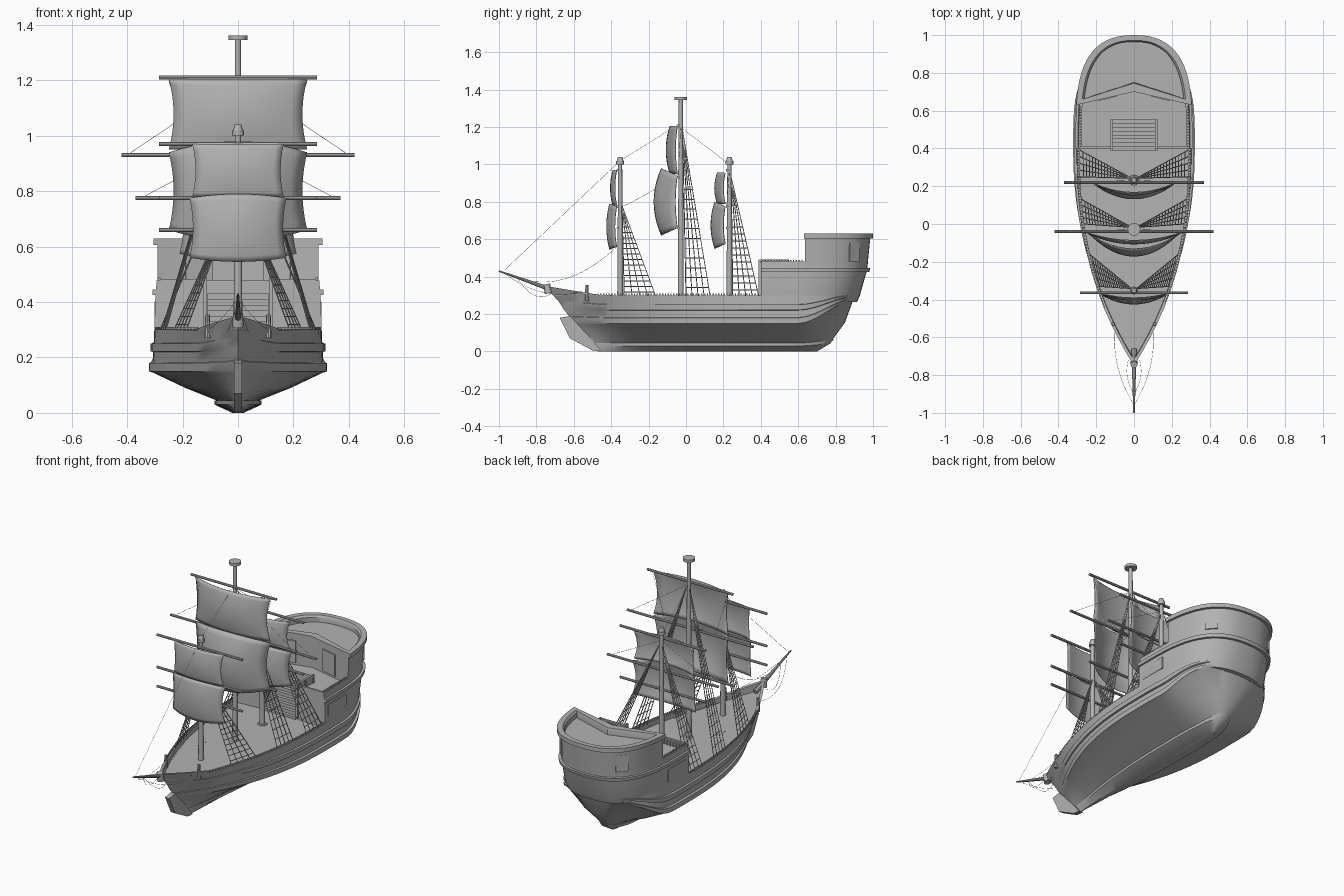
import bpy, bmesh, math
from mathutils import Vector, Matrix

if "Cube" in bpy.data.objects:
    bpy.data.objects.remove(bpy.data.objects["Cube"])

GREY = bpy.data.materials.new("plain grey")
GREY.use_nodes = True
GREY.diffuse_color = (0.45, 0.45, 0.45, 1)
GREY.node_tree.nodes["Principled BSDF"].inputs["Base Color"].default_value = GREY.diffuse_color
made = []


def add(name, data):
    ob = bpy.data.objects.new(name, data)
    bpy.context.collection.objects.link(ob)
    data.materials.append(GREY)
    made.append(ob)
    return ob


def from_bmesh(name, bm):
    bmesh.ops.recalc_face_normals(bm, faces=bm.faces)
    me = bpy.data.meshes.new(name)
    bm.to_mesh(me)
    bm.free()
    return add(name, me)


def put_box(bm, centre, size, turn=0.0):
    m = Matrix.Translation(centre) @ Matrix.Rotation(turn, 4, "Z") @ Matrix.Diagonal((*size, 1))
    bmesh.ops.create_cube(bm, size=1, matrix=m)


def rod(name, a, b, r0, r1, sides=12):
    a, b = Vector(a), Vector(b)
    bm = bmesh.new()
    m = Matrix.Translation((a + b) / 2) @ (b - a).to_track_quat("Z", "Y").to_matrix().to_4x4()
    bmesh.ops.create_cone(bm, cap_ends=True, segments=sides, radius1=r0, radius2=r1,
                          depth=(b - a).length, matrix=m)
    return from_bmesh(name, bm)


def ropes(name, paths, r):
    cu = bpy.data.curves.new(name, "CURVE")
    cu.dimensions = "3D"
    cu.bevel_depth, cu.bevel_resolution, cu.use_fill_caps = r, 0, True
    for path in paths:
        sp = cu.splines.new("POLY")
        sp.points.add(len(path) - 1)
        for p, co in zip(sp.points, path):
            p.co = (*co, 1)
    return add(name, cu)


def sag(a, b, drop, bulge=0.0, n=12):
    a, b = Vector(a), Vector(b)
    return [a.lerp(b, i / n) + Vector((bulge, 0, -drop)) * 4 * (i / n) * (1 - i / n) for i in range(n + 1)]


# Plan shape of the ship: pointed bow, rounded stern
WIDEST = 0.68


def plan(s):
    if s < WIDEST:
        return 1 - (1 - s / WIDEST) ** 2.4
    v = min(1, (s - WIDEST) / (1 - WIDEST))
    return max(0, 1 - v ** 3.5) ** (1 / 2.4)


def rail_plan(y):
    return plan((y + .75) / 1.68)


def smooth(t):
    t = min(1, max(0, t))
    return t * t * (3 - 2 * t)


def ring(z, w, y0, y1, rise=0.0, start=None, front=()):
    # A started ring keeps only the part aft of its start
    s0 = WIDEST if start is None else (start - y0) / (y1 - y0)
    ss = [WIDEST * i / 16 for i in range(16)] if start is None else []
    ss += [s0 + (1 - s0) * math.sin(math.pi / 2 * i / 16) for i in range(17)]
    side = []
    for s in ss:
        y = y0 + (y1 - y0) * s
        sheer = 0.05 * max(0, (-0.45 - y) / 0.3) * (z / 0.3) ** 3
        side.append(Vector((w * plan(s), y, z + rise * smooth((y - 0.6) / 0.3) + sheer)))
    first = 1 if start is None else 0
    pts = side + [Vector((-p.x, p.y, p.z)) for p in reversed(side[first:-1])]
    return pts + [Vector((x, y, z)) for x, y in front]


def loft(name, rings):
    bm = bmesh.new()
    loops = [[bm.verts.new(p) for p in r] for r in rings]
    for a, b in zip(loops, loops[1:]):
        for i in range(len(a)):
            j = (i + 1) % len(a)
            bm.faces.new((a[i], a[j], b[j], b[i]))
    bm.faces.new(loops[0])
    bm.faces.new(loops[-1])
    return from_bmesh(name, bm)


# Hull with stepped wales, bulwark and main deck
loft("hull", [ring(*r) for r in (
    (0, .02, -.47, .70, 0), (.03, .085, -.5, .77, .02), (.045, .085, -.51, .79, .03),
    (.045, .077, -.51, .785, .03), (.09, .19, -.55, .85, .07), (.145, .306, -.6, .89, .12),
    (.15, .322, -.605, .9, .12), (.18, .322, -.625, .91, .1), (.182, .308, -.625, .905, .1),
    (.22, .306, -.66, .91, .07), (.222, .316, -.66, .917, .07), (.25, .316, -.685, .922, .05),
    (.252, .304, -.69, .918, .05), (.3, .302, -.75, .93, 0), (.3, .287, -.72, .91, 0),
    (.27, .287, -.715, .91, 0))])

# Raised after deck with a notch for the stairs
notch = [(-.12, .4), (-.12, .55), (.12, .55), (.12, .4)]
loft("quarterdeck", [ring(z, w, -.75, y1, 0, .4, notch) for z, w, y1 in (
    (.265, .298, .915), (.3, .302, .93), (.425, .298, .965), (.425, .309, .98), (.445, .309, .985),
    (.445, .296, .97), (.48, .293, .972), (.48, .278, .955), (.44, .278, .955))])

# High stern castle with a V shaped front
loft("stern_castle", [ring(z, w, -.75, y1, 0, st, [(0, ap)]) for z, w, y1, st, ap in (
    (.43, .295, .968, .635, .705), (.605, .295, .985, .635, .705), (.605, .308, 1.0, .63, .7),
    (.63, .308, 1.0, .63, .7), (.63, .28, .972, .66, .745), (.618, .27, .965, .665, .75),
    (.59, .27, .965, .665, .75))])

# Stem blade under the bow
bm = bmesh.new()
blade = [(-.45, 0), (-.5, .005), (-.62, .07), (-.675, .18), (-.62, .19), (-.5, .06)]
face = bm.faces.new([bm.verts.new((-.014, y, z)) for y, z in blade])
ext = bmesh.ops.extrude_face_region(bm, geom=[face])
bmesh.ops.translate(bm, vec=(.028, 0, 0), verts=[v for v in ext["geom"] if isinstance(v, bmesh.types.BMVert)])
from_bmesh("stem_blade", bm)
rod("bow_post", (0, -.735, .31), (0, -.745, .36), .02, .018)
rod("bowsprit", (0, -.66, .31), (0, -1, .43), .014, .004, 8)

# Stairs and hand rails
bm = bmesh.new()
for i in range(8):
    top = .29 + .02 * i
    put_box(bm, (0, .4 + .02 * i, (top + .265) / 2), (.22, .022, top - .265))
from_bmesh("stairs", bm)
bm = bmesh.new()
for sx in (-1, 1):
    for y in (.395, .47, .545):
        put_box(bm, (sx * .118, y, .39), (.014, .014, .2))
    put_box(bm, (sx * .118, .47, .485), (.012, .16, .012))
    put_box(bm, (sx * .2, .405, .478), (.16, .012, .01))
    for k in range(7):
        put_box(bm, (sx * (.14 + .02 * k), .405, .46), (.006, .006, .04))
from_bmesh("stair_rails", bm)

# Pin rails along the bulwarks
bm = bmesh.new()
for sx in (-1, 1):
    for i in range(58):
        y = -.47 + .015 * i
        put_box(bm, (sx * .295 * rail_plan(y), y, .303), (.008, .007, .012))
    for i in range(15):
        put_box(bm, (sx * .284, .41 + .015 * i, .483), (.008, .007, .012))
from_bmesh("rail_pins", bm)

# Window and door plates
bm = bmesh.new()
for sx in (-1, 1):
    put_box(bm, (sx * .298, .515, .365), (.008, .17, .07))
    put_box(bm, (sx * .14, .667, .52), (.1, .008, .13), -sx * math.atan2(.07, .28))
    s = .955
    dx, dy = .295 * (plan(s + .005) - plan(s - .005)), .0173
    put_box(bm, (sx * .295 * plan(s), -.75 + 1.727 * s, .53), (.008, .07, .1), -sx * math.atan2(dx, dy))
from_bmesh("window_plates", bm)

# Deck grating and bow bollards
bm = bmesh.new()
for i in range(9):
    put_box(bm, (-.12 + .03 * i, -.17, .276), (.008, .066, .014))
for i in range(4):
    put_box(bm, (0, -.2 + .02 * i, .276), (.248, .008, .014))
from_bmesh("deck_grating", bm)
for sx, side in ((1, "left"), (-1, "right")):
    rod(side + "_bollard", (sx * .11, -.53, .27), (sx * .11, -.53, .355), .011, .008, 8)


def sail(name, y_mast, centre, top, bottom, half, belly, arch):
    bm = bmesh.new()
    n = 12
    rows = []
    for j in range(n + 1):
        v = j / n
        z = top + (bottom - top) * v
        swell = 4 * v * (1 - v)
        row = []
        for i in range(n + 1):
            u = 2 * i / n - 1
            c = 1 - u * u
            x = u * half * (1 - .07 * swell)
            y = y_mast - .02 - c * (centre + belly * swell) - .01 * swell
            row.append(bm.verts.new((x, y, z + c * arch * (1 - 2 * v))))
        rows.append(row)
    for a, b in zip(rows, rows[1:]):
        for i in range(n):
            bm.faces.new((a[i], a[i + 1], b[i + 1], b[i]))
    ob = from_bmesh(name, bm)
    sol = ob.modifiers.new("cloth", "SOLIDIFY")
    sol.thickness = .004


def shrouds(name, y, head, foot_a, foot_b):
    lines = []
    for sx in (-1, 1):
        top = Vector((sx * .012, y + .01, head))
        feet = [Vector((sx * .285 * rail_plan(fy), fy, .29))
                for fy in (foot_a + (foot_b - foot_a) * k / 4 for k in range(5))]
        lines += [(top, f) for f in feet]
        for r in range(3, 17):
            lines.append([top.lerp(f, r / 17) for f in feet])
    ropes(name, lines, .0025)


# Masts: name, y, height, yards (z, half length), sails, shrouds
masts = (
    ("fore", -.352, 1.0, ((.97, .285), (.775, .285), (.66, .285)),
     ((.97, .78, .165, .02, .004, .0), (.775, .56, .175, .038, .006, .015)), (.78, -.33, -.16)),
    ("main", -.028, 1.345, ((1.21, .285), (.93, .42), (.66, .285)),
     ((1.205, .95, .25, .04, .01, .0), (.94, .66, .25, .085, .03, .04)), (1.18, 0, .13)),
    ("mizzen", .232, 1.0, ((.97, .285), (.775, .37), (.66, .285)),
     ((.955, .79, .2, .042, .005, .0), (.775, .575, .21, .055, .012, .025)), (.93, .25, .39)))
for name, y, height, yards, sails, net in masts:
    rod(name + "_mast", (0, y, .26), (0, y, height), .016, .011)
    rod(name + "_mast_foot", (0, y, .265), (0, y, .285), .034, .026)
    for k, (z, half) in enumerate(yards):
        rod(f"{name}_yard_{k + 1}", (-half, y - .012, z), (half, y - .012, z), .0075, .0075, 8)
    for k, (top, bottom, half, centre, belly, arch) in enumerate(sails):
        sail(f"{name}_sail_{k + 1}", y, centre, top, bottom, half, belly, arch)
    shrouds(name + "_shrouds", y, *net)
    if name == "main":
        rod("lookout_platform", (0, y, height), (0, y, height + .016), .034, .034, 16)
    else:
        rod(name + "_mast_collar", (0, y, height), (0, y, height + .018), .021, .021)
        rod(name + "_mast_cap", (0, y, height + .018), (0, y, height + .04), .018, .012)

# Stays between the masts and the bowsprit
lines = [sag((0, -.03, 1.22), (0, -.352, 1.02), 0), sag((0, -.03, 1.2), (0, .232, 1.0), 0),
         sag((0, -.352, 1.02), (0, -.98, .425), 0), sag((0, -.37, .56), (0, -.95, .41), .1),
         sag((0, -.04, .95), (0, -.352, .77), .01)]
for sx in (-1, 1):
    lines.append(sag((0, -.96, .41), (sx * .1, -.56, .32), .05, sx * .035))
    lines.append(sag((0, -.9, .39), (sx * .03, -.72, .31), .05, sx * .02))
    lines += [[(sx * .4, -.043, .93), (0, -.028, 1.2)], [(sx * .35, .217, .775), (0, .232, .96)],
              [(sx * .25, -.04, 1.2), (sx * .17, -.04, .94)]]
ropes("stays", lines, .0008)

# Smooth shading that keeps hard edges
bpy.ops.object.select_all(action="DESELECT")
for ob in made:
    if ob.type == "MESH":
        ob.select_set(True)
        bpy.context.view_layer.objects.active = ob
bpy.ops.object.shade_smooth_by_angle(angle=math.radians(32))
